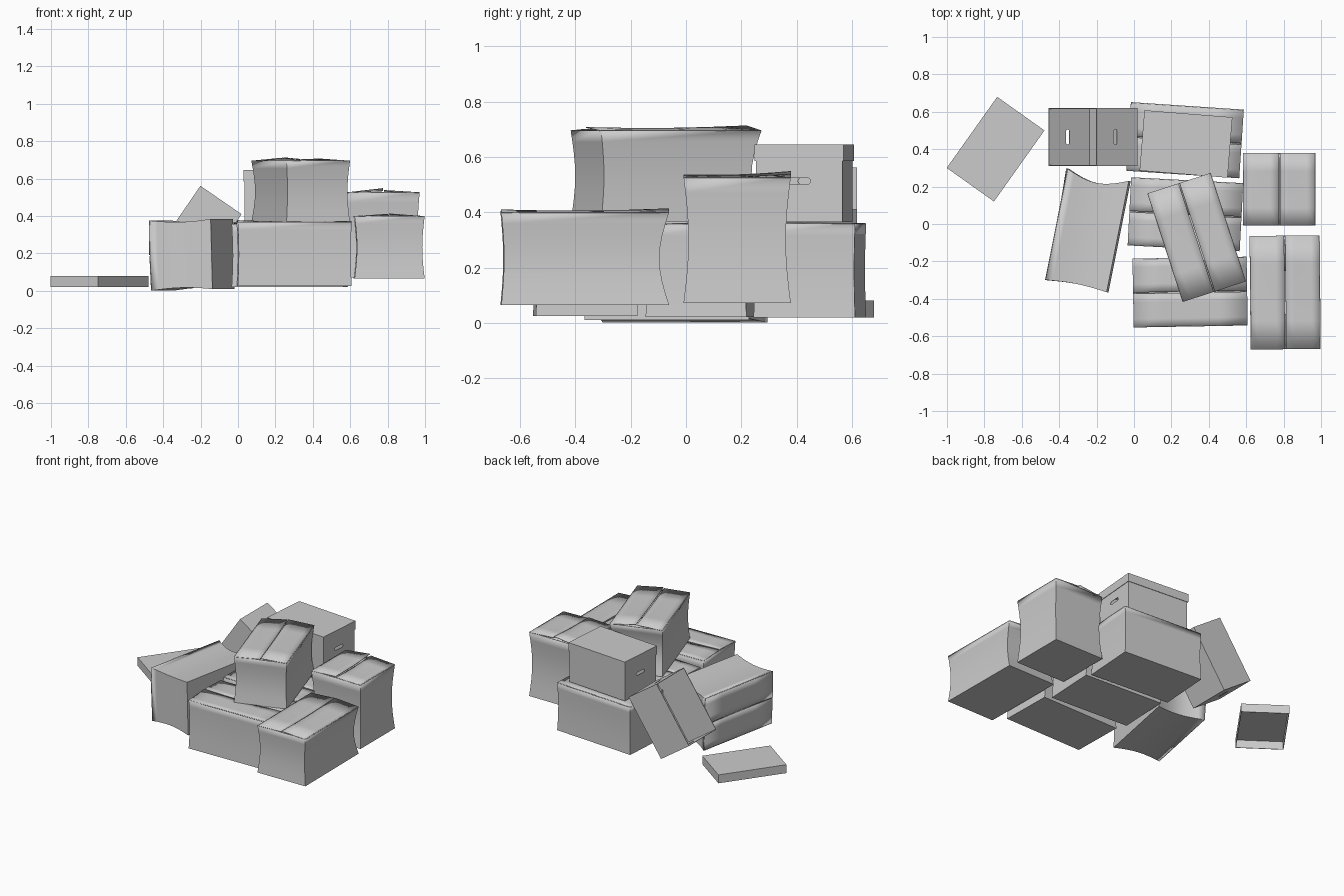
import bpy, bmesh
from math import sin, cos, pi, radians
from mathutils import Matrix, Vector

if "Cube" in bpy.data.objects:
    bpy.data.objects.remove(bpy.data.objects["Cube"])


def make_object(name, bm, matrix, thickness=0.0, smooth=True):
    bmesh.ops.remove_doubles(bm, verts=bm.verts, dist=1e-5)
    mesh = bpy.data.meshes.new(name)
    bm.to_mesh(mesh)
    bm.free()
    ob = bpy.data.objects.new(name, mesh)
    bpy.context.collection.objects.link(ob)
    ob.matrix_world = matrix
    if thickness:
        mod = ob.modifiers.new("card", 'SOLIDIFY')
        mod.thickness = thickness
        mod.offset = -1
    if smooth:
        bpy.ops.object.select_all(action='DESELECT')
        bpy.context.view_layer.objects.active = ob
        ob.select_set(True)
        bpy.ops.object.shade_smooth_by_angle(angle=radians(25))
    return ob


def place(x, y, z, rz=0, ry=0):
    return (Matrix.Translation((x, y, z)) @ Matrix.Rotation(radians(rz), 4, 'Z')
            @ Matrix.Rotation(radians(ry), 4, 'Y'))


def patch(bm, a, b, c, d, sag=0.0, n=4):
    """Bilinear sheet: a-b is the hinge, d-c the free edge."""
    a, b, c, d = map(Vector, (a, b, c, d))
    grid = []
    for i in range(n + 1):
        u = i / n
        row = []
        for j in range(n + 1):
            v = j / n
            p = a.lerp(b, u).lerp(d.lerp(c, u), v)
            p.z -= sag * sin(pi * u) * v
            row.append(bm.verts.new(p))
        grid.append(row)
    for i in range(n):
        for j in range(n):
            bm.faces.new((grid[i][j], grid[i + 1][j],
                          grid[i + 1][j + 1], grid[i][j + 1]))


def carton(name, matrix, w, l, h, side_bow, front_bow, back_bow, lifts, sag=0.006):
    # Walls pinched at mid height, flat bottom, open top
    bm = bmesh.new()
    rings, levels = [], 8
    for k in range(levels + 1):
        t = k / levels
        s = sin(pi * t)
        x = w / 2 - side_bow * s
        y0, y1 = -l / 2 + front_bow * s, l / 2 - back_bow * s
        rings.append([bm.verts.new((px, py, h * t)) for px, py in
                      ((-x, y0), (x, y0), (x, y1), (-x, y1))])
    for lo, hi in zip(rings, rings[1:]):
        for i in range(4):
            j = (i + 1) % 4
            bm.faces.new((lo[i], lo[j], hi[j], hi[i]))
    bm.faces.new(rings[0][::-1])
    make_object(name + "_body", bm, matrix, 0.004)

    # Two long outer flaps meeting at the seam, two short ones beneath
    bm = bmesh.new()
    W, L, g = w / 2, l / 2, 0.003
    a, b, c, d = lifts
    patch(bm, (-W, L, h), (-W, -L, h), (-g, -L, h + a), (-g, L, h + b), sag)
    patch(bm, (W, -L, h), (W, L, h), (g, L, h + d), (g, -L, h + c), sag)
    q, z = W - 0.006, h - 0.006
    for s in (-1, 1):
        patch(bm, (-s * q, s * (L - .004), z), (s * q, s * (L - .004), z),
              (s * q, s * (L - W), z - .004), (-s * q, s * (L - W), z - .004))
    bmesh.ops.recalc_face_normals(bm, faces=bm.faces)
    for f in bm.faces:
        if f.normal.z < 0:
            f.normal_flip()
    make_object(name + "_flaps", bm, matrix, 0.003)


def tray(name, matrix, l, w, h, open_top=True, thickness=0.005):
    bm = bmesh.new()
    bmesh.ops.create_cube(bm, size=1, matrix=Matrix.Translation((0, 0, h / 2))
                          @ Matrix.Diagonal((l, w, h, 1)))
    sign = 1 if open_top else -1
    gone = [f for f in bm.faces if f.normal.z * sign > .5]
    bmesh.ops.delete(bm, geom=gone, context='FACES')
    return make_object(name, bm, matrix, thickness, smooth=False)


def file_box(name, matrix, l, w, h):
    # Open box with a rounded hand slot through both ends
    box = tray(name, matrix, l, w, h)
    bm = bmesh.new()
    r, half, n = 0.011, 0.03, 8
    outline = []
    for side, start in ((1, -pi / 2), (-1, pi / 2)):
        for i in range(n + 1):
            t = start + pi * i / n
            outline.append((side * half + r * cos(t), h * 0.54 + r * sin(t)))
    ends = [[bm.verts.new((x, y, z)) for y, z in outline] for x in (-l, l)]
    m = len(outline)
    for i in range(m):
        j = (i + 1) % m
        bm.faces.new((ends[0][i], ends[0][j], ends[1][j], ends[1][i]))
    bm.faces.new(ends[0])
    bm.faces.new(ends[1])
    bmesh.ops.recalc_face_normals(bm, faces=bm.faces)
    cutter = make_object(name + "_slot_cutter", bm, matrix, smooth=False)
    cutter.hide_render = True
    cutter.display_type = 'WIRE'
    mod = box.modifiers.new("hand_slots", 'BOOLEAN')
    mod.operation = 'DIFFERENCE'
    mod.solver = 'EXACT'
    mod.object = cutter


# Bottom layer of cartons, long side across
carton("front_carton", place(.30, -.364, .025, 91), .368, .61, .343, .004, .006, .006,
       (.006, .010, .004, .008))
carton("middle_carton", place(.275, .052, .022, 87), .365, .60, .335, .004, .006, .006,
       (.006, .004, .008, .010))
carton("back_carton", place(.273, .448, .020, 86.2), .368, .605, .34, .004, .006, .006,
       (.003, .003, .003, .003))

# Right-hand cartons
carton("right_front_carton", place(.808, -.366, .065, .5), .375, .607, .335, .013, .010, .035,
       (.006, .012, .010, .014))
carton("right_back_carton", place(.777, .185, .072), .388, .388, .455, .012, .018, .018,
       (.010, .022, .004, .012))

# Carton on top of the pile
carton("top_carton", place(.335, -.072, .366, 18), .357, .61, .33, .010, .014, .035,
       (.006, .016, .012, .018))

# Left carton lying on its side, flaps facing outward
carton("left_carton", place(-.082, -.068, .197, -11.3, -91.5), .375, .607, .335,
       .012, .012, .045, (.004, .008, .006, .012))

# File box with its lid on
file_place = place(.278, .428, .365, -4.6)
file_box("closed_file_box", file_place, .462, .314, .274)
tray("fitted_lid", file_place @ Matrix.Translation((0, 0, .22)), .472, .324, .06, False)

# Tilted open file box and its lid lying apart
file_box("open_file_box", place(-.109, .465, .224, 0, -55.5), .452, .308, .267)
tray("loose_lid", place(-.74, .40, .02, 54.6), .466, .31, .06, False)
